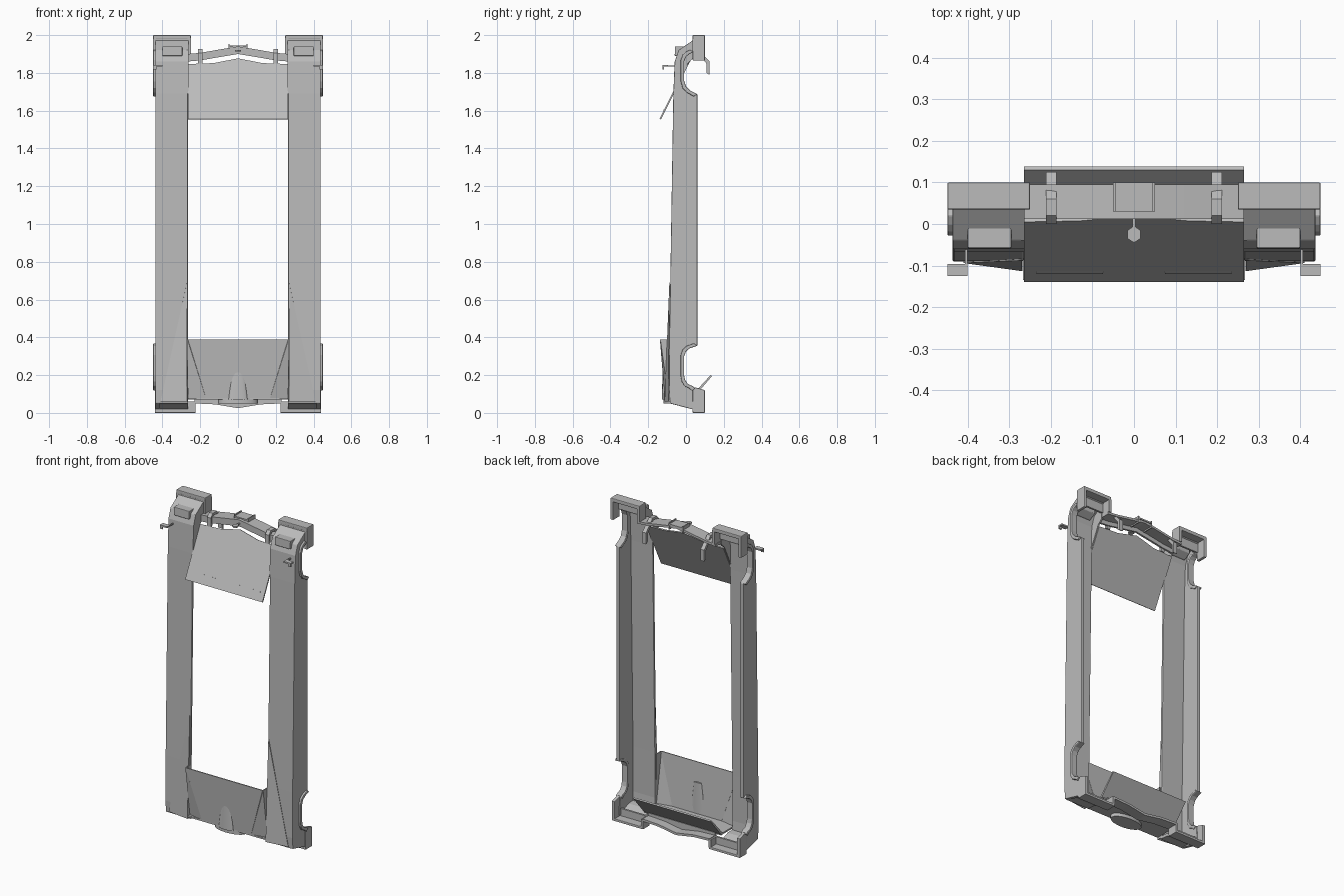
import bpy, bmesh, math
from mathutils import Vector

old = bpy.data.objects.get("Cube")
if old:
    bpy.data.objects.remove(old)

grey = bpy.data.materials.new("plain grey")
grey.use_nodes = True
grey.diffuse_color = (0.5, 0.5, 0.5, 1)
grey.node_tree.nodes["Principled BSDF"].inputs["Base Color"].default_value = (0.5, 0.5, 0.5, 1)


def finish(name, bm, mirror=False, bevel=0.0, solid=0.0):
    bmesh.ops.recalc_face_normals(bm, faces=bm.faces)
    me = bpy.data.meshes.new(name)
    bm.to_mesh(me)
    bm.free()
    me.materials.append(grey)
    ob = bpy.data.objects.new(name, me)
    bpy.context.collection.objects.link(ob)
    if solid:
        m = ob.modifiers.new("thickness", 'SOLIDIFY')
        m.thickness = solid
        m.offset = 0
    if bevel:
        m = ob.modifiers.new("soft edges", 'BEVEL')
        m.width = bevel
        m.segments = 2
        m.limit_method = 'ANGLE'
    if mirror:
        ob.modifiers.new("mirror", 'MIRROR').use_clip = False
    return ob


def prism(name, pts, lo, hi, axis="x", **kw):
    """Extrude a flat outline between lo and hi along an axis."""
    place = {"x": lambda p, t: (t, p[0], p[1]),
             "y": lambda p, t: (p[0], t, p[1]),
             "z": lambda p, t: (p[0], p[1], t)}[axis]
    bm = bmesh.new()
    f = bm.faces.new([bm.verts.new(place(p, lo)) for p in pts])
    ext = bmesh.ops.extrude_face_region(bm, geom=[f])
    d = Vector(place((0, 0), hi - lo))
    bmesh.ops.translate(bm, vec=d, verts=[v for v in ext["geom"] if isinstance(v, bmesh.types.BMVert)])
    return finish(name, bm, **kw)


def box(name, x, y, z, **kw):
    return prism(name, [(y[0], z[0]), (y[1], z[0]), (y[1], z[1]), (y[0], z[1])], x[0], x[1], **kw)


def sheet(name, faces, thick, **kw):
    bm = bmesh.new()
    for face in faces:
        bm.faces.new([bm.verts.new(p) for p in face])
    bmesh.ops.remove_doubles(bm, verts=bm.verts, dist=0.001)
    return finish(name, bm, solid=thick, **kw)


def strip(path, t):
    """Outline of a band: a path, then the path moved back by t in y."""
    return path + [(y + t, z) for y, z in reversed(path)]


# Front skin and side walls of the two rails
skin = [(-0.085, 0.05), (-0.09, 0.12), (-0.088, 0.4), (-0.067, 1.69), (-0.06, 1.86), (-0.04, 1.92), (0.04, 1.975)]
prism("rail_front_panel", strip(skin, 0.015), 0.265, 0.436, bevel=0.004, mirror=True)

low_arch = [(0.05, 0.13), (0.035, 0.142), (0.01, 0.152), (-0.005, 0.175), (-0.01, 0.2),
            (-0.01, 0.3), (0, 0.325), (0.02, 0.342), (0.06, 0.355)]
top_arch = [(0.06, 1.688), (0.02, 1.708), (0, 1.728), (-0.01, 1.76), (-0.01, 1.86),
            (0, 1.885), (0.015, 1.898), (0.04, 1.91)]
wall = skin + [(0.04, 1.95)] + top_arch[::-1] + low_arch[::-1] + [(0.06, 0.02), (0.03, 0.02)]
prism("rail_side_wall", wall, 0.415, 0.437, bevel=0.004, mirror=True)

# Flared lips around the wheel openings
for name, arch in (("lower_arch_lip", low_arch), ("upper_arch_lip", top_arch)):
    mid = (arch[0][1] + arch[-1][1]) / 2
    outer = [(max(y - 0.018, -0.03), mid + (z - mid) * 1.12) for y, z in arch]
    prism(name, arch + outer[::-1], 0.41, 0.449, bevel=0.004, mirror=True)

# Inner fender walls and rail end plates
prism("inner_fender", [(-0.067, 1.69), (-0.06, 1.86), (-0.04, 1.92), (0.04, 1.975), (0.04, 1.88), (0.01, 1.85)],
      0.263, 0.272, mirror=True)
prism("rail_lower_end", [(-0.085, 0.05), (-0.03, 0.045), (0.04, 0.02), (0.04, 0.035), (-0.03, 0.062), (-0.085, 0.066)],
      0.265, 0.43, mirror=True)

# Upper corner bumpers: hollow, open at the back and below
box("upper_bumper_face", (0.25, 0.449), (0.035, 0.1), (1.977, 2.0), mirror=True, bevel=0.004)
box("upper_bumper_plate", (0.25, 0.449), (0.035, 0.047), (1.915, 1.98), mirror=True)
box("upper_bumper_inner_side", (0.25, 0.267), (0.035, 0.1), (1.9, 1.985), mirror=True)
box("upper_bumper_outer_side", (0.43, 0.449), (0.035, 0.1), (1.865, 1.985), mirror=True, bevel=0.004)

# Head lamp blocks
prism("head_lamp", [(-0.06, 1.89), (-0.058, 1.94), (0.01, 1.94), (0.01, 1.915), (-0.03, 1.89)],
      0.295, 0.4, mirror=True, bevel=0.003)

# Curved bar across the top
bar_top = [(-0.27, 1.9), (-0.2, 1.906), (-0.12, 1.92), (0, 1.94), (0.12, 1.92), (0.2, 1.906), (0.27, 1.9)]
drop = lambda pts, d: [(x, z - d) for x, z in pts]
prism("top_bar_face", bar_top + drop(bar_top, 0.014)[::-1], 0.012, 0.095, "y")
prism("top_bar_front", bar_top + drop(bar_top, 0.04)[::-1], 0.012, 0.024, "y")

# Clips, plate holder and small hexagonal ornament
prism("bar_clip", [(0, 1.85), (0, 1.905), (0.02, 1.927), (0.06, 1.927), (0.125, 1.86), (0.125, 1.79), (0.108, 1.8),
                   (0.108, 1.85), (0.055, 1.912), (0.025, 1.912), (0.014, 1.85)], 0.187, 0.212, mirror=True)
box("plate_holder", (-0.05, 0.05), (0.03, 0.1), (1.936, 1.945))
box("plate_holder_edge", (0.044, 0.05), (0.03, 0.1), (1.91, 1.953), mirror=True)
prism("hex_ornament", [(0.018 * math.sin(i * math.pi / 3), -0.025 + 0.02 * math.cos(i * math.pi / 3))
                       for i in range(6)], 1.912, 1.921, "z")
box("ornament_stem", (-0.004, 0.004), (-0.01, 0.02), (1.912, 1.92))

# Sloping upper flap with a bowed top edge, and two shallow vents
flap = lambda x, z, out=0: (x, -0.135 + (z - 1.558) * 0.5 - out, z)
edge = [(-0.265, 1.845), (-0.13, 1.85), (0, 1.875), (0.13, 1.85), (0.265, 1.845)]
sheet("upper_flap", [[flap(-0.265, 1.555)] + [flap(x, z) for x, z in edge] + [flap(0.265, 1.555)]], 0.008)
sheet("flap_vent", [[flap(x, z, 0.004) for x, z in ((0.075, 1.6), (0.235, 1.6), (0.235, 1.607), (0.075, 1.607))]],
      0.006, mirror=True)

# Side mirrors on thin stems
box("mirror_head", (0.4, 0.449), (-0.125, -0.096), (1.833, 1.842), mirror=True)
box("mirror_back", (0.432, 0.449), (-0.125, -0.117), (1.818, 1.842), mirror=True)
box("mirror_stem", (0.4, 0.407), (-0.125, -0.06), (1.833, 1.84), mirror=True)

# Leaning lower panel with folded side gussets
top_c, low_c, rail_c, rail_t = (0.265, -0.135, 0.388), (0.17, -0.11, 0.08), (0.265, -0.09, 0.08), (0.265, -0.088, 0.388)
flip = lambda p: (-p[0], p[1], p[2])
sheet("lower_panel", [[top_c, low_c, flip(low_c), flip(top_c)]], 0.006)
sheet("panel_gusset", [[top_c, low_c, rail_c], [top_c, rail_c, rail_t]], 0.005, mirror=True)
# Low wedge on each rail beside the panel
sheet("rail_wedge", [[(0.27, -0.086, 0.69), (0.41, -0.092, 0.06), (0.27, -0.112, 0.06)],
                     [(0.27, -0.086, 0.69), (0.27, -0.112, 0.06), (0.27, -0.08, 0.06)]], 0.004, mirror=True)

# Tapered bulge and rounded boss at the foot of the panel
bm = bmesh.new()
bmesh.ops.create_cone(bm, segments=24, radius1=0.05, radius2=0.025, depth=0.2, cap_ends=True)
bmesh.ops.scale(bm, vec=(1, 0.22, 1), verts=bm.verts)
bmesh.ops.translate(bm, vec=(0, -0.117, 0.17), verts=bm.verts)
bulge = finish("panel_bulge", bm)
boss = prism("round_boss", [(0.105 * math.cos(i * math.pi / 12), -0.07 + 0.05 * math.sin(i * math.pi / 12))
                            for i in range(24)], 0.05, 0.08, "z")
for ob in (bulge, boss):
    bpy.context.view_layer.objects.active = ob
    ob.select_set(True)
    bpy.ops.object.shade_smooth_by_angle(angle=math.radians(35))
    ob.select_set(False)

# Floor under the panel and the tilted rear shelf
box("lower_floor", (-0.265, 0.265), (-0.11, 0.035), (0.07, 0.08))
prism("rear_shelf", [(0.03, 0.07), (0.138, 0.195), (0.13, 0.2), (0.02, 0.08)], -0.265, 0.265)

# Lower bumper: shallow bowed bar with hollow corner boxes
low_edge = [(-0.23, 0.05), (-0.12, 0.045), (0, 0.025), (0.12, 0.045), (0.23, 0.05)]
prism("lower_bar_face", low_edge + drop(low_edge, -0.014)[::-1], 0.03, 0.098, "y")
prism("lower_bar_front", low_edge + [(0.23, 0.08), (-0.23, 0.08)], 0.03, 0.042, "y")
box("lower_bumper_face", (0.225, 0.44), (0.035, 0.1), (0, 0.015), mirror=True, bevel=0.003)
box("lower_bumper_plate", (0.225, 0.44), (0.035, 0.047), (0.01, 0.06), mirror=True)
box("lower_bumper_inner_side", (0.225, 0.24), (0.035, 0.1), (0.01, 0.06), mirror=True)
prism("lower_bumper_outer_side", [(0.035, 0.005), (0.1, 0.005), (0.1, 0.12), (0.05, 0.135), (0.035, 0.135)],
      0.42, 0.44, mirror=True, bevel=0.003)
